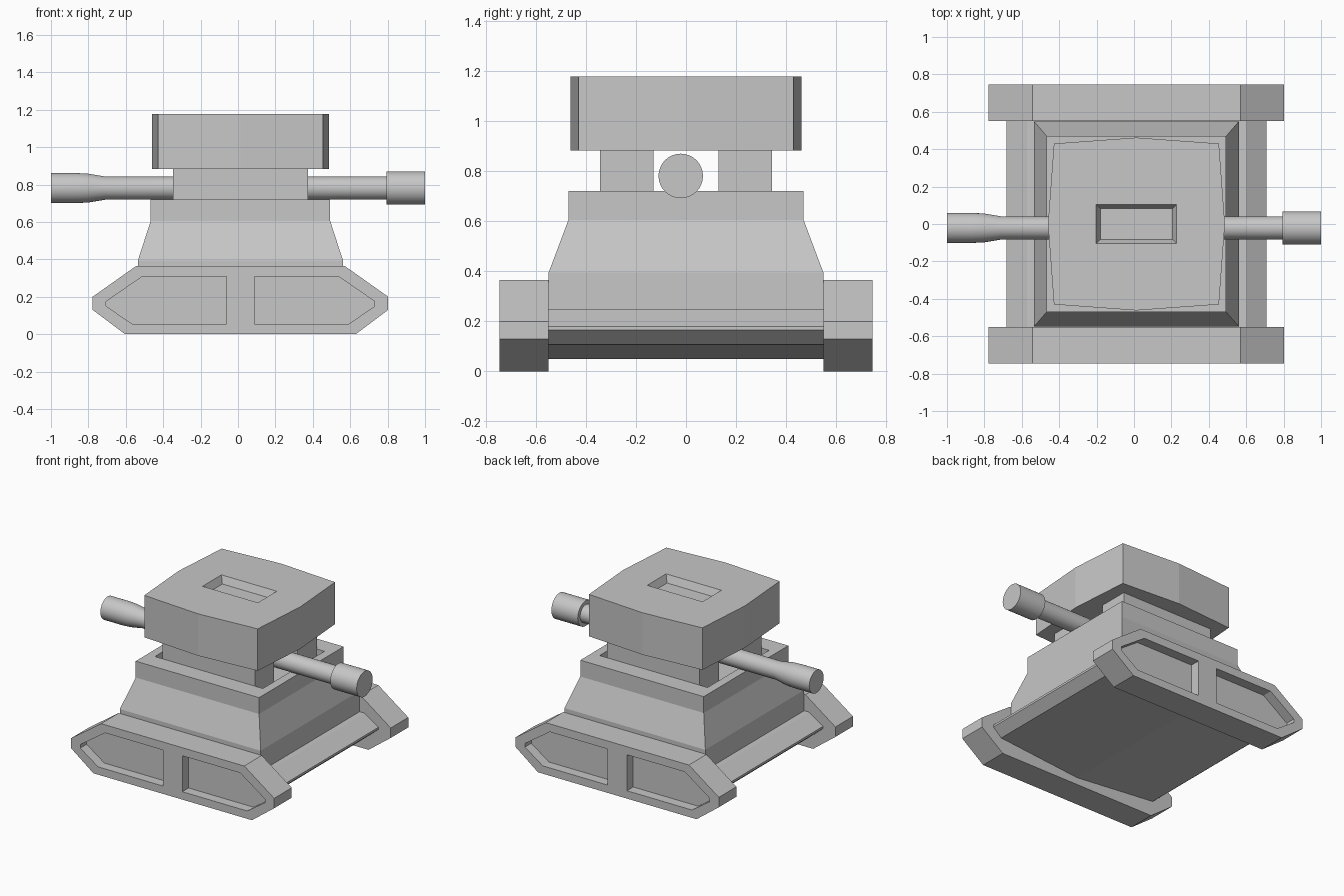
import bpy, bmesh, math
from mathutils import Vector

cube = bpy.data.objects.get("Cube")
if cube:
    bpy.data.objects.remove(cube, do_unlink=True)

grey = bpy.data.materials.new("plain grey")
grey.use_nodes = True
grey.diffuse_color = (0.57, 0.57, 0.57, 1)
grey.node_tree.nodes["Principled BSDF"].inputs["Base Color"].default_value = (0.57, 0.57, 0.57, 1)

CX = 0.013  # the body sits a touch off the barrel midpoint


def finish(name, bm):
    bmesh.ops.recalc_face_normals(bm, faces=bm.faces)
    mesh = bpy.data.meshes.new(name)
    bm.to_mesh(mesh)
    bm.free()
    mesh.materials.append(grey)
    ob = bpy.data.objects.new(name, mesh)
    bpy.context.collection.objects.link(ob)
    return ob


def loft(name, rings):
    """Skin a list of equal-length vertex rings and cap both ends."""
    bm = bmesh.new()
    rows = [[bm.verts.new(p) for p in ring] for ring in rings]
    n = len(rows[0])
    for a, b in zip(rows, rows[1:]):
        for i in range(n):
            j = (i + 1) % n
            bm.faces.new((a[i], a[j], b[j], b[i]))
    bm.faces.new(rows[0])
    bm.faces.new(rows[-1])
    return finish(name, bm)


def slab(name, profile, y0, y1):
    """Extrude an x-z profile along y."""
    return loft(name, [[(CX + x, y, z) for x, z in profile] for y in (y0, y1)])


def rect(hx, hy, z):
    return [(CX + sx * hx, sy * hy, z) for sx, sy in ((-1, -1), (1, -1), (1, 1), (-1, 1))]


def mirrored(half):
    """Complete a right-hand x-z profile with its mirror image."""
    return half + [(-x, z) for x, z in reversed(half)]


def cut(ob, cutter):
    cutter.hide_render = True
    mod = ob.modifiers.new("cut", 'BOOLEAN')
    mod.operation = 'DIFFERENCE'
    mod.solver = 'EXACT'
    mod.object = cutter
    bpy.ops.object.select_all(action='DESELECT')
    bpy.context.view_layer.objects.active = ob
    ob.select_set(True)
    bpy.ops.object.modifier_apply(modifier=mod.name)
    bpy.data.objects.remove(cutter, do_unlink=True)


# Track pods with two recessed panels on each outer face
track_half = [(0.617, 0), (0.79, 0.13), (0.79, 0.2), (0.557, 0.365)]
panel_half = [(0.075, 0.055), (0.58, 0.055), (0.718, 0.15), (0.718, 0.175), (0.525, 0.308), (0.075, 0.308)]
for side, label in ((-1, "front_track"), (1, "back_track")):
    track = slab(label, mirrored(track_half), side * 0.55, side * 0.745)
    for s in (-1, 1):
        cut(track, slab("panel_cutter", [(s * x, z) for x, z in panel_half], side * 0.675, side * 0.85))

# Lower hull between the tracks, with a shallow keel underneath
hull_half = [(0.63, 0.108), (0.695, 0.165), (0.695, 0.18), (0.585, 0.25)]
slab("lower_hull", [(0, 0.05)] + mirrored(hull_half), -0.55, 0.55)

# Sloped body with a shallow well in its top
body = loft("upper_body", [rect(0.548, 0.549, 0.2), rect(0.548, 0.549, 0.395),
                           rect(0.48, 0.47, 0.605), rect(0.48, 0.47, 0.72)])
cut(body, loft("well_cutter", [rect(0.42, 0.342, 0.66), rect(0.42, 0.342, 0.8)]))

# Pair of neck blocks leaving a slot for the barrel
for side, label in ((-1, "front_neck"), (1, "back_neck")):
    slab(label, [(-0.36, 0.65), (0.36, 0.65), (0.36, 0.885), (-0.36, 0.885)], side * 0.13, side * 0.343)

# Turret whose sides each bow out to a middle edge
CORNER_X, CORNER_Y, MID_X, MID_Y = 0.441, 0.43, 0.473, 0.462
quarter = [(CORNER_X, -CORNER_Y), (MID_X, 0), (CORNER_X, CORNER_Y), (0, MID_Y)]
outline = quarter + [(-x, -y) for x, y in quarter]
turret = loft("turret", [[(CX + x, y, z) for x, y in outline] for z in (0.883, 1.178)])

# Tapered hatch recess in the turret roof
cut(turret, loft("hatch_cutter", [rect(0.193, 0.083, 1.128), rect(0.215, 0.105, 1.178),
                                  rect(0.215, 0.105, 1.25)]))

# Two-ended barrel turned around the x axis
barrel_profile = [(-1, 0.08), (-0.86, 0.08), (-0.8, 0.077), (-0.71, 0.062),
                  (0.795, 0.062), (0.795, 0.089), (1, 0.089)]
sides = 32
rings = []
for x, r in barrel_profile:
    rings.append([Vector((x, -0.021 + r * math.cos(a), 0.781 + r * math.sin(a)))
                  for a in (2 * math.pi * i / sides for i in range(sides))])
barrel = loft("barrel", rings)
bpy.ops.object.select_all(action='DESELECT')
bpy.context.view_layer.objects.active = barrel
barrel.select_set(True)
bpy.ops.object.shade_smooth_by_angle(angle=math.radians(30))
